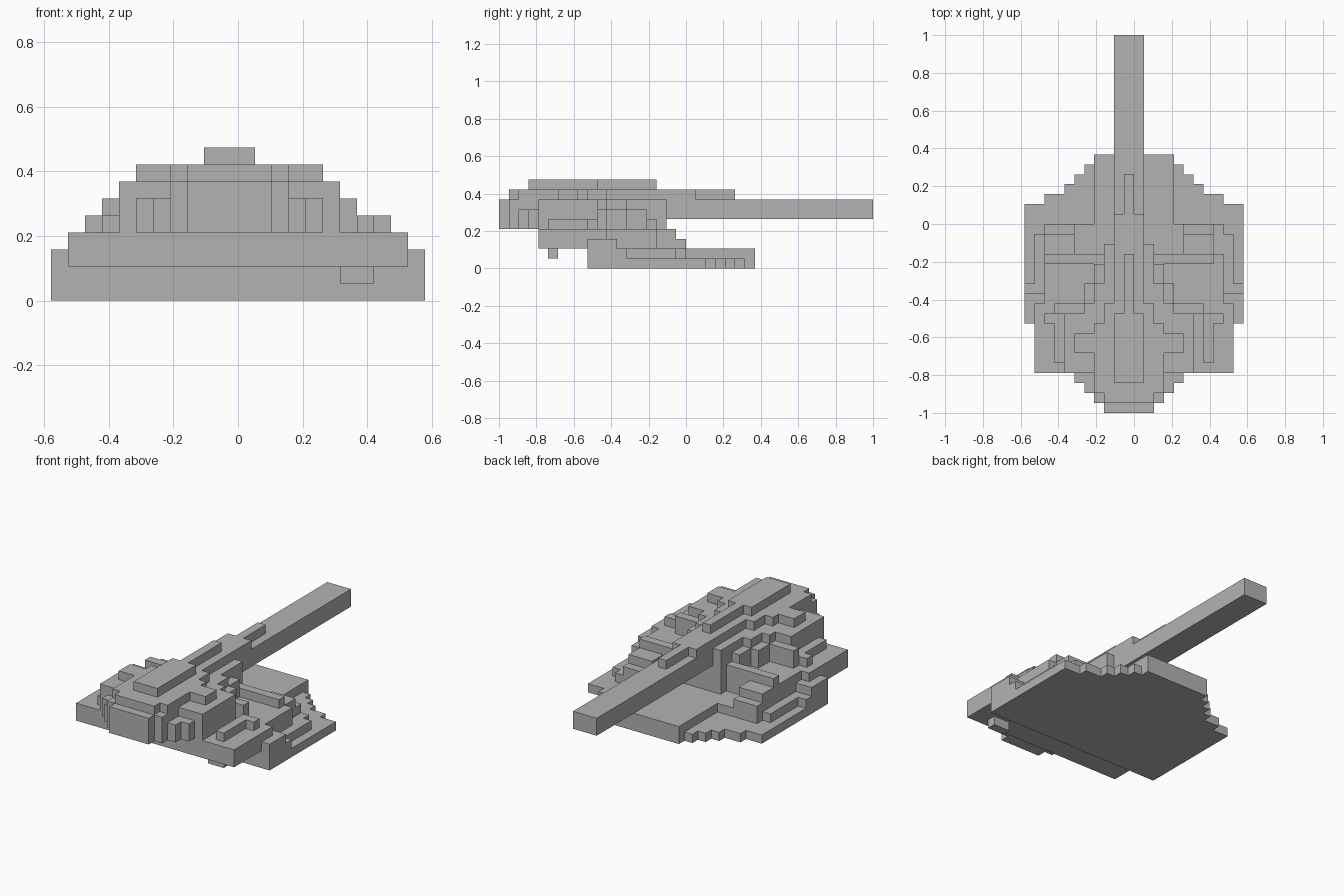
import bpy
import bmesh
import math
from mathutils import Vector

UNIT = 2 / 38  # one building block; the whole model is 38 blocks long

cube = bpy.data.objects.get("Cube")
if cube:
    bpy.data.objects.remove(cube, do_unlink=True)

grey = bpy.data.materials.new("plain grey")
grey.use_nodes = True
colour = (0.45, 0.45, 0.45, 1)
grey.diffuse_color = colour
grey.node_tree.nodes["Principled BSDF"].inputs["Base Color"].default_value = colour

taken = set()  # blocks already used by an earlier part


def box(left, right, front, back, bottom, top):
    """All blocks inside a box given in block units."""
    return {(x, y, z)
            for x in range(left, right)
            for y in range(front, back)
            for z in range(bottom, top)}


def terrace(bottom, top, front, steps, shift=0):
    """A stepped slab: each step is (back edge, half width)."""
    cells = set()
    for back, half in steps:
        cells |= box(-half, half - shift, front, back, bottom, top)
        front = back
    return cells


def part(name, *groups):
    """Turn groups of blocks into one shell with only the outer faces."""
    cells = set().union(*groups) - taken
    taken.update(cells)
    bm = bmesh.new()
    for cell in sorted(cells):
        centre = Vector(cell) + Vector((0.5, 0.5, 0.5))
        for axis in range(3):
            for sign in (-1, 1):
                normal = Vector((0, 0, 0))
                normal[axis] = sign
                beside = tuple(int(c + n) for c, n in zip(cell, normal))
                if beside in cells:
                    continue
                side = Vector((0, 0, 0))
                side[(axis + 1) % 3] = 0.5
                up = normal.cross(side)
                face_centre = centre + normal / 2
                corners = (-side - up, side - up, side + up, up - side)
                bm.faces.new([bm.verts.new((face_centre + c) * UNIT) for c in corners])
    bmesh.ops.remove_doubles(bm, verts=bm.verts, dist=UNIT / 100)
    bmesh.ops.dissolve_limit(bm, angle_limit=math.radians(1),
                             verts=bm.verts, edges=bm.edges)
    mesh = bpy.data.meshes.new(name)
    bm.to_mesh(mesh)
    bm.free()
    mesh.materials.append(grey)
    obj = bpy.data.objects.new(name, mesh)
    bpy.context.collection.objects.link(obj)
    return obj


# Flat base with a stair-stepped rear edge
part("base_plate",
     terrace(0, 1, -10, [(2, 11), (3, 9), (4, 7), (5, 6), (6, 5), (7, 4)]),
     terrace(1, 2, -10, [(-6, 11), (-1, 10), (0, 9), (7, 4)]),
     box(-11, 11, -10, -7, 2, 3))

# Wide body that overhangs the base at the front
part("body",
     terrace(2, 4, -15, [(-8, 10), (-3, 9)]),
     box(-3, 2, -3, -2, 2, 4))

# Rear decks either side of the barrel
for name, left in (("right_rear_deck", -9), ("left_rear_deck", 5)):
    part(name,
         box(left, left + 3, -3, 0, 2, 3),
         box(left, left + 3, -3, -1, 3, 4))

# Main turret, stepped towards the front and the barrel
part("turret_lower",
     terrace(4, 6, -19, [(-18, 3), (-17, 4), (-16, 5), (-15, 6), (-9, 7),
                         (-8, 8), (-6, 5), (-4, 4), (-2, 3)], shift=1))
part("turret_upper",
     terrace(6, 7, -19, [(-18, 3), (-15, 4), (-9, 7), (-8, 5),
                         (-6, 4), (-2, 3)], shift=1))
part("roof",
     terrace(7, 8, -18, [(-17, 3), (-13, 4), (-11, 6), (-10, 4),
                         (-8, 3), (1, 2), (5, 1)], shift=1))
part("roof_ridge",
     terrace(8, 9, -16, [(-9, 2), (-3, 1)], shift=1))

# Low strip across the back of the turret
part("rear_strip", box(-9, 8, -4, -3, 4, 5))

# Bent side rails on the body
part("right_side_rail", box(-8, -7, -14, -9, 4, 5), box(-9, -7, -10, -9, 4, 5))
part("left_side_rail", box(7, 8, -14, -9, 4, 5), box(7, 9, -10, -9, 4, 5))

# Long square barrel
part("barrel", box(-2, 1, -2, 19, 5, 7))

# Small lug hanging under the front overhang
part("front_lug", box(6, 8, -14, -13, 1, 2))
